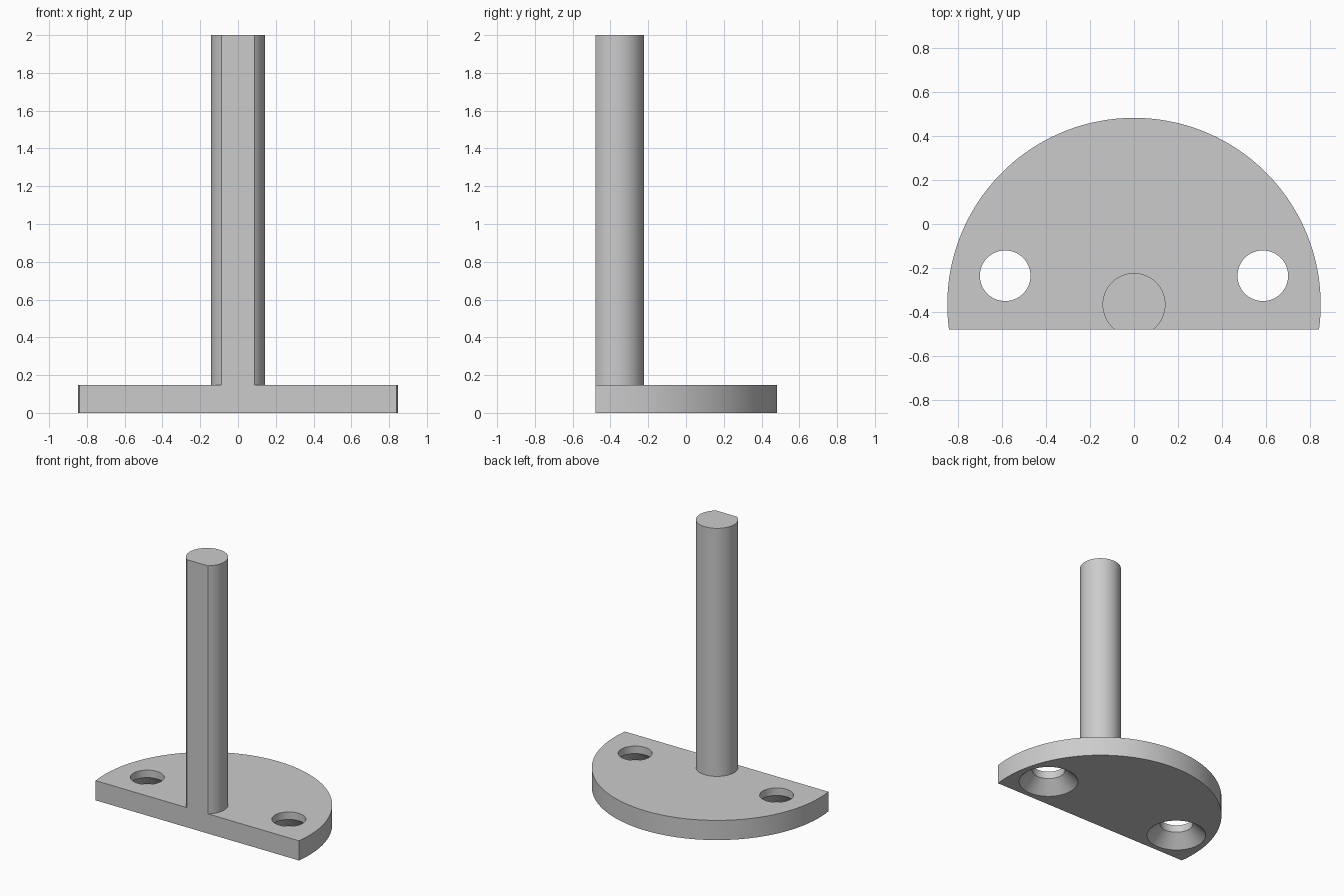
import bpy, bmesh, math

cube = bpy.data.objects.get("Cube")
if cube:
    bpy.data.objects.remove(cube, do_unlink=True)

HALF_DEPTH = 0.48            # flat front lies at -HALF_DEPTH
CENTRE_Y = -0.366            # shared axis of flange and rod
FLANGE_R, ROD_R = 0.848, 0.143
FLANGE_TOP, ROD_TOP = 0.147, 2.0

grey = bpy.data.materials.new("plain grey")
grey.use_nodes = True
colour = (0.6, 0.6, 0.6, 1)
grey.diffuse_color = colour
grey.node_tree.nodes["Principled BSDF"].inputs["Base Color"].default_value = colour


def make_object(name, bm):
    bmesh.ops.recalc_face_normals(bm, faces=bm.faces)
    mesh = bpy.data.meshes.new(name)
    bm.to_mesh(mesh)
    bm.free()
    mesh.materials.append(grey)
    obj = bpy.data.objects.new(name, mesh)
    bpy.context.collection.objects.link(obj)
    return obj


def flat_fronted_disc(name, radius, bottom, top, segments):
    """Circular prism about the shared axis, cut off flat at the front."""
    drop = HALF_DEPTH + CENTRE_Y
    start = -math.asin(drop / radius)
    sweep = math.pi - 2 * start
    bm = bmesh.new()
    ring = []
    for i in range(segments + 1):
        a = start + sweep * i / segments
        ring.append(bm.verts.new((radius * math.cos(a), CENTRE_Y + radius * math.sin(a), bottom)))
    face = bm.faces.new(ring)
    new = bmesh.ops.extrude_face_region(bm, geom=[face])["geom"]
    verts = [g for g in new if isinstance(g, bmesh.types.BMVert)]
    bmesh.ops.translate(bm, verts=verts, vec=(0, 0, top - bottom))
    return make_object(name, bm)


def countersunk_cutter(name, x, y, segments=64):
    """Straight hole widening to a cone on the underside."""
    profile = [(0.216, -0.01), (0.115, 0.091), (0.115, FLANGE_TOP + 0.05)]
    bm = bmesh.new()
    rings = [[bm.verts.new((x + r * math.cos(math.tau * i / segments),
                            y + r * math.sin(math.tau * i / segments), z))
              for i in range(segments)] for r, z in profile]
    for low, high in zip(rings, rings[1:]):
        for i in range(segments):
            j = (i + 1) % segments
            bm.faces.new((low[i], low[j], high[j], high[i]))
    bm.faces.new(rings[0])
    bm.faces.new(rings[-1])
    cutter = make_object(name, bm)
    cutter.hide_render = True
    return cutter


# Flange and upright rod
flange = flat_fronted_disc("mounting_flange", FLANGE_R, 0, FLANGE_TOP, 96)
rod = flat_fronted_disc("upright_rod", ROD_R, FLANGE_TOP, ROD_TOP, 64)

# Two screw holes, drilled and then the cutters removed
cutters = [countersunk_cutter(side + "_hole_cutter", s * 0.585, -0.235)
           for side, s in (("left", 1), ("right", -1))]
for cutter in cutters:
    mod = flange.modifiers.new(cutter.name, "BOOLEAN")
    mod.operation = "DIFFERENCE"
    mod.solver = "EXACT"
    mod.object = cutter
bpy.context.view_layer.update()
drilled = bpy.data.meshes.new_from_object(
    flange.evaluated_get(bpy.context.evaluated_depsgraph_get()))
flange.modifiers.clear()
flange.data = drilled
for cutter in cutters:
    bpy.data.objects.remove(cutter, do_unlink=True)

# Smooth curved walls, sharp rims
for obj in (flange, rod):
    bpy.ops.object.select_all(action="DESELECT")
    obj.select_set(True)
    bpy.context.view_layer.objects.active = obj
    bpy.ops.object.shade_smooth_by_angle(angle=math.radians(30))
